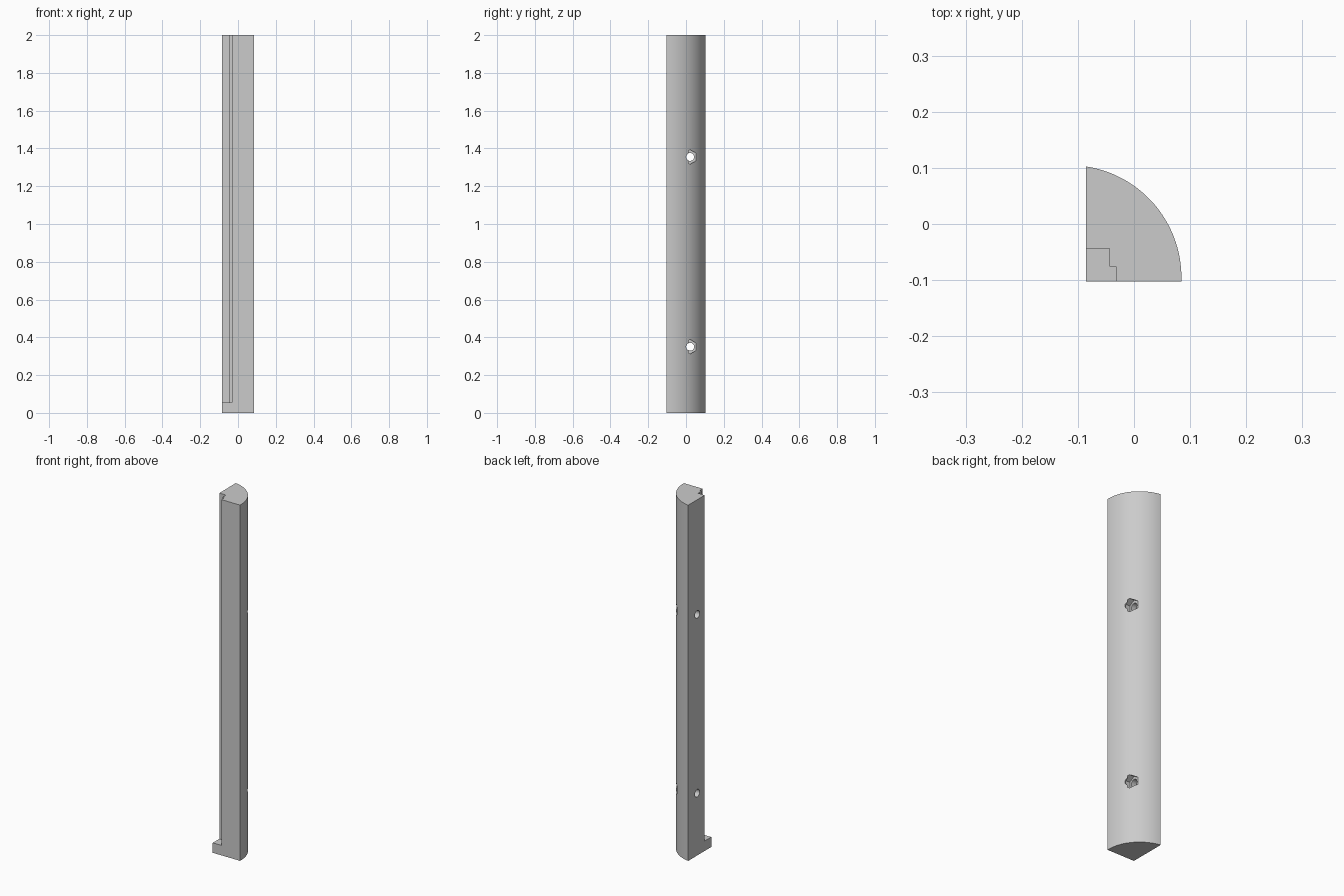
import bpy, bmesh, math
from mathutils import Matrix

cube = bpy.data.objects.get("Cube")
if cube:
    bpy.data.objects.remove(cube, do_unlink=True)

grey = bpy.data.materials.new("plain grey")
grey.use_nodes = True
colour = (0.6, 0.6, 0.6, 1)
grey.diffuse_color = colour
grey.node_tree.nodes["Principled BSDF"].inputs["Base Color"].default_value = colour

LEFT, RIGHT, FRONT, BACK = -0.0855, 0.0845, -0.1025, 0.1025
HEIGHT, FOOT = 2.0, 0.056
RADIUS = 0.2
CX = RIGHT - RADIUS
CY = BACK - math.sqrt(RADIUS ** 2 - (LEFT - CX) ** 2)


def prism(name, outline, low, high):
    """Extrude a counter-clockwise outline from low to high."""
    bm = bmesh.new()
    face = bm.faces.new([bm.verts.new((x, y, low)) for x, y in outline])
    top = bmesh.ops.extrude_face_region(bm, geom=[face])["geom"]
    verts = [v for v in top if isinstance(v, bmesh.types.BMVert)]
    bmesh.ops.translate(bm, verts=verts, vec=(0, 0, high - low))
    bmesh.ops.recalc_face_normals(bm, faces=bm.faces)
    return to_object(name, bm)


def rod(name, sides, radius, x0, x1, y, z):
    """A many-sided rod along x, with a corner pointing up."""
    bm = bmesh.new()
    bmesh.ops.create_cone(bm, cap_ends=True, segments=sides, radius1=radius,
                          radius2=radius, depth=x1 - x0)
    turn = Matrix.Rotation(math.pi / 2, 4, 'Y')
    bm.transform(Matrix.Translation(((x0 + x1) / 2, y, z)) @ turn)
    # put a corner at the top
    top = max(v.co.z for v in bm.verts) - z
    if top < radius * 0.99:
        bm.transform(Matrix.Translation((0, y, z))
                     @ Matrix.Rotation(math.pi / sides, 4, 'X')
                     @ Matrix.Translation((0, -y, -z)))
    return to_object(name, bm)


def to_object(name, bm):
    mesh = bpy.data.meshes.new(name)
    bm.to_mesh(mesh)
    bm.free()
    mesh.materials.append(grey)
    obj = bpy.data.objects.new(name, mesh)
    bpy.context.collection.objects.link(obj)
    return obj


def cut(target, cutter):
    """Subtract the cutter, then discard it."""
    mod = target.modifiers.new("cut", 'BOOLEAN')
    mod.operation = 'DIFFERENCE'
    mod.solver = 'EXACT'
    mod.object = cutter
    bpy.context.view_layer.objects.active = target
    bpy.ops.object.modifier_apply(modifier=mod.name)
    bpy.data.objects.remove(cutter, do_unlink=True)


# quarter-round post
end = math.atan2(BACK - CY, LEFT - CX)
steps = 40
arc = [(CX + RADIUS * math.cos(end * i / steps),
        CY + RADIUS * math.sin(end * i / steps)) for i in range(steps + 1)]
post = prism("quarter_round_post", [(LEFT, FRONT), (RIGHT, FRONT)] + arc, 0, HEIGHT)

# stepped rebate above the foot
out = 0.05
rebate = [(LEFT - out, FRONT - out), (-0.032, FRONT - out), (-0.032, -0.076),
          (-0.044, -0.076), (-0.044, -0.044), (LEFT - out, -0.044)]
cut(post, prism("rebate_cutter", rebate, FOOT, HEIGHT + out))

# bolt holes with hexagonal nut pockets
for z in (0.35, 1.355):
    cut(post, rod("pocket_cutter", 6, 0.038, 0.018, 0.053, 0.022, z))
    cut(post, rod("bolt_cutter", 32, 0.021, -0.2, 0.2, 0.022, z))

bpy.ops.object.select_all(action='DESELECT')
post.select_set(True)
bpy.context.view_layer.objects.active = post
bpy.ops.object.shade_smooth_by_angle(angle=math.radians(30))
